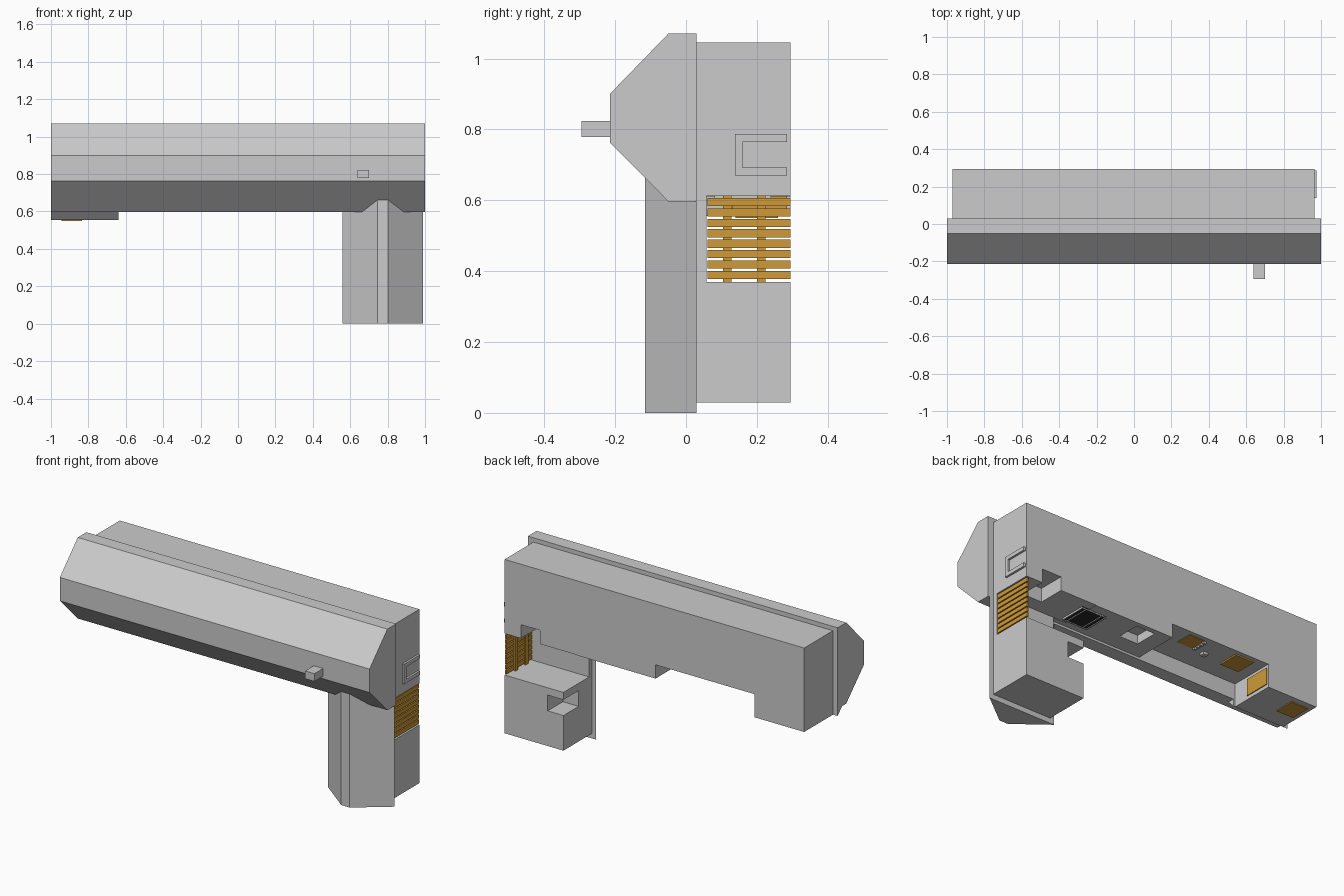
import bpy, bmesh
from mathutils import Vector

if "Cube" in bpy.data.objects:
    bpy.data.objects.remove(bpy.data.objects["Cube"])


def material(name, rgb):
    m = bpy.data.materials.new(name)
    m.diffuse_color = (*rgb, 1)
    m.use_nodes = True
    m.node_tree.nodes["Principled BSDF"].inputs["Base Color"].default_value = m.diffuse_color
    return m


AMBER = material("amber", (0.62, 0.32, 0.04))
BLACK = material("black", (0.02, 0.02, 0.02))


def prism(name, profile, axis, lo, hi, mat=None):
    """Extrude a 2D profile along an axis: x -> (y,z), y -> (x,z), z -> (x,y)."""
    def place(p, t):
        return {"x": (t, p[0], p[1]), "y": (p[0], t, p[1]), "z": (p[0], p[1], t)}[axis]
    bm = bmesh.new()
    face = bm.faces.new([bm.verts.new(place(p, lo)) for p in profile])
    ext = bmesh.ops.extrude_face_region(bm, geom=[face])
    moved = [g for g in ext["geom"] if isinstance(g, bmesh.types.BMVert)]
    bmesh.ops.translate(bm, verts=moved, vec=Vector(place((0, 0), hi - lo)))
    bmesh.ops.recalc_face_normals(bm, faces=bm.faces)
    me = bpy.data.meshes.new(name)
    bm.to_mesh(me)
    bm.free()
    ob = bpy.data.objects.new(name, me)
    bpy.context.collection.objects.link(ob)
    if mat:
        me.materials.append(mat)
    return ob


def box(name, x, y, z, mat=None):
    return prism(name, [(x[0], y[0]), (x[1], y[0]), (x[1], y[1]), (x[0], y[1])],
                 "z", z[0], z[1], mat)


def cut(target, x, y, z):
    cutter = box("cutter", x, y, z)
    cutter.hide_render = True
    mod = target.modifiers.new("cut", "BOOLEAN")
    mod.operation, mod.solver, mod.object = "DIFFERENCE", "EXACT", cutter
    bpy.context.view_layer.objects.active = target
    bpy.ops.object.modifier_apply(modifier=mod.name)
    bpy.data.objects.remove(cutter)


# Front hood, lower lip and front of the leg
prism("front_hood", [(0.03, 1.07), (-0.05, 1.07), (-0.215, 0.90), (-0.215, 0.763),
                     (-0.05, 0.597), (0.03, 0.597)], "x", -1, 1)
prism("hood_lip", [(0.03, 0.597), (-0.012, 0.597), (0.03, 0.555)], "x", -1, -0.64)
prism("leg_front", [(0.56, 0.03), (0.747, -0.115), (0.802, -0.115), (0.99, 0.03)],
      "z", 0, 0.68)
box("front_button", (0.64, 0.70), (-0.295, -0.205), (0.778, 0.823))

# Rear body: one stepped outline, then the openings
body = prism("rear_body", [(-0.97, 1.045), (0.965, 1.045), (0.965, 0.03), (0.585, 0.03),
                           (0.585, 0.61), (-0.01, 0.61), (-0.01, 0.69), (-0.65, 0.69),
                           (-0.65, 0.555), (-0.97, 0.555)], "y", 0.03, 0.295)
cut(body, (0.50, 1.05), (0.058, 0.40), (0.37, 0.612))     # vent opening
cut(body, (0.735, 0.86), (0.14, 0.40), (0.55, 0.692))     # slot above the vent
cut(body, (0.50, 0.687), (0.155, 0.40), (0.235, 0.327))   # notch in the leg
cut(body, (0.085, 0.205), (0.13, 0.265), (0.55, 0.66))    # pocket underneath

# Amber grille on the right side
for i in range(8):
    z = 0.378 + i * 0.0293
    box("grille_slat", (0.953, 0.963), (0.06, 0.295), (z, z + 0.023), AMBER)
for y in (0.105, 0.2):
    box("grille_bar", (0.945, 0.953), (y, y + 0.024), (0.37, 0.612), AMBER)

# Side bracket
prism("side_bracket", [(0.285, 0.787), (0.138, 0.787), (0.138, 0.67), (0.285, 0.67),
                       (0.285, 0.692), (0.16, 0.692), (0.16, 0.765), (0.285, 0.765)],
      "x", 0.96, 0.977)

# Amber panels in the recess and on the foot
box("recess_panel", (-0.575, -0.455), (0.145, 0.27), (0.685, 0.695), AMBER).location.z = -0.003
box("connector_panel", (-0.245, -0.145), (0.17, 0.27), (0.687, 0.692), AMBER)
box("foot_panel", (-0.945, -0.835), (0.14, 0.26), (0.55, 0.56), AMBER)
box("foot_side_panel", (-0.655, -0.645), (0.13, 0.285), (0.575, 0.672), AMBER)

# Small pins beside the connector
for i in range(4):
    y = 0.175 + i * 0.025
    box("connector_pin", (-0.262, -0.245), (y, y + 0.014), (0.678, 0.692))
box("small_stud", (-0.34, -0.31), (0.155, 0.185), (0.675, 0.692))

# Underside vent with a grey frame grid
box("vent_panel", (0.385, 0.545), (0.08, 0.24), (0.606, 0.615), BLACK)
for x in (0.385, 0.41, 0.515, 0.54):
    box("vent_rib", (x, x + 0.006), (0.08, 0.24), (0.602, 0.612))
for y in (0.08, 0.234):
    box("vent_rail", (0.385, 0.546), (y, y + 0.006), (0.602, 0.612))
